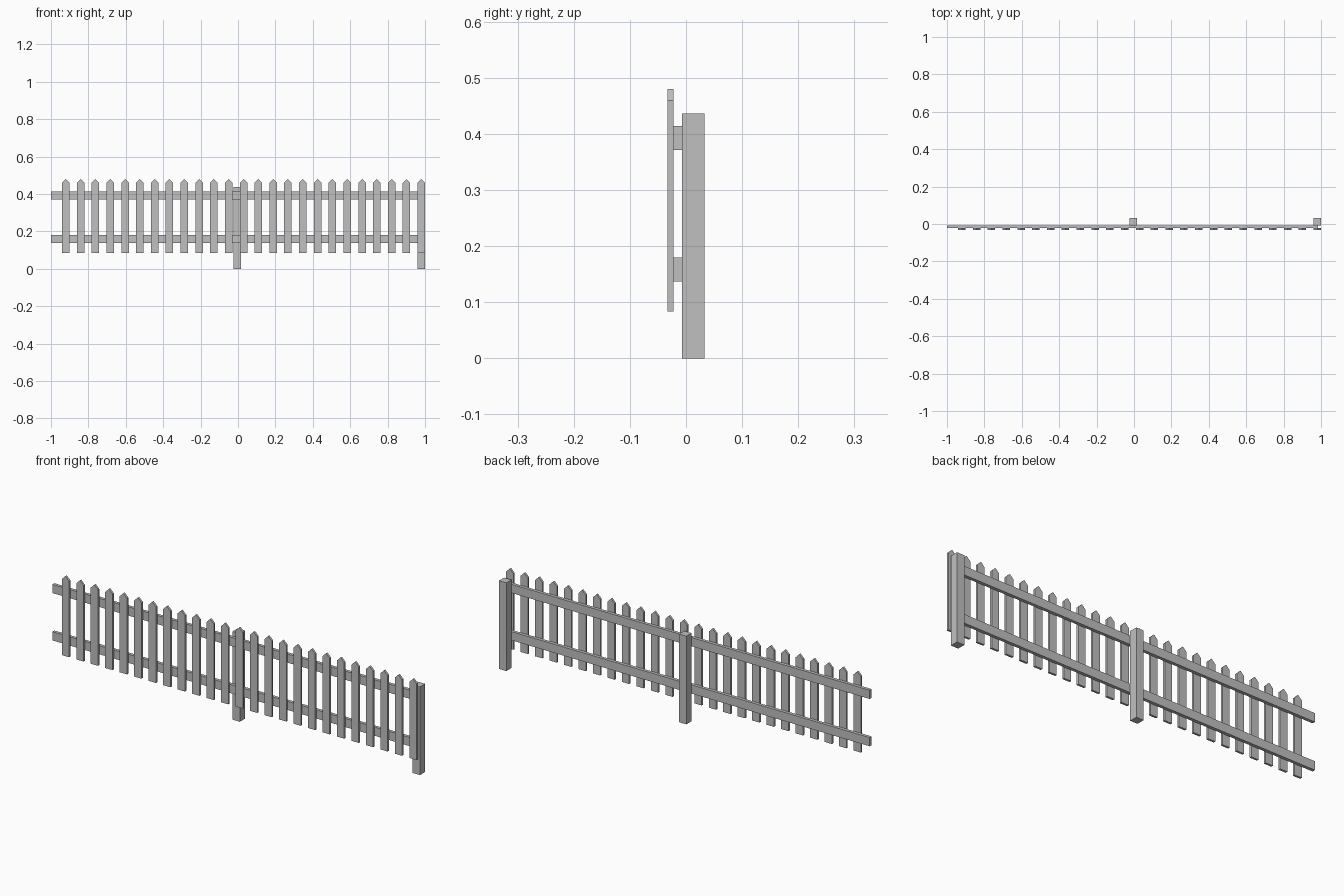
import bpy
import bmesh

cube = bpy.data.objects.get("Cube")
if cube:
    bpy.data.objects.remove(cube, do_unlink=True)

GREY = (0.53, 0.53, 0.53, 1.0)
mat = bpy.data.materials.new("light grey")
mat.use_nodes = True
mat.diffuse_color = GREY
mat.node_tree.nodes["Principled BSDF"].inputs["Base Color"].default_value = GREY


def extrude_outline(name, outline, y0, y1):
    """Flat outline in x and z, given depth from y0 to y1."""
    bm = bmesh.new()
    face = bm.faces.new([bm.verts.new((x, y0, z)) for x, z in outline])
    side = bmesh.ops.extrude_face_region(bm, geom=[face], use_keep_orig=True)
    moved = [v for v in side["geom"] if isinstance(v, bmesh.types.BMVert)]
    bmesh.ops.translate(bm, vec=(0, y1 - y0, 0), verts=moved)
    bmesh.ops.recalc_face_normals(bm, faces=bm.faces)
    mesh = bpy.data.meshes.new(name)
    bm.to_mesh(mesh)
    bm.free()
    mesh.materials.append(mat)
    obj = bpy.data.objects.new(name, mesh)
    bpy.context.collection.objects.link(obj)
    return obj


def board(name, x0, x1, z0, z1, y0, y1):
    return extrude_outline(name, [(x0, z0), (x1, z0), (x1, z1), (x0, z1)], y0, y1)


HALF = 0.02            # half width of posts and pickets
END = 0.98             # centre of the end post and last picket
RAIL_FRONT, RAIL_BACK = -0.0225, -0.007

# Posts behind the rails
for name, x in (("middle_post", -0.005), ("end_post", END)):
    board(name, x - HALF, x + HALF, 0, 0.436, RAIL_BACK, 0.033)

# Horizontal rails
for name, z in (("lower_rail", 0.137), ("upper_rail", 0.371)):
    board(name, -1, END + 0.004, z, z + 0.043, RAIL_FRONT, RAIL_BACK)

# Evenly spaced pointed pickets, sharing one mesh
picket = extrude_outline(
    "picket",
    [(-HALF, 0.084), (HALF, 0.084), (HALF, 0.46), (0, 0.48), (-HALF, 0.46)],
    -0.033, RAIL_FRONT)
COUNT = 25
SPACING = 0.0792
for i in range(COUNT):
    obj = picket if i == 0 else picket.copy()
    if i:
        bpy.context.collection.objects.link(obj)
    obj.name = f"picket_{i + 1}"
    obj.location.x = END - i * SPACING
